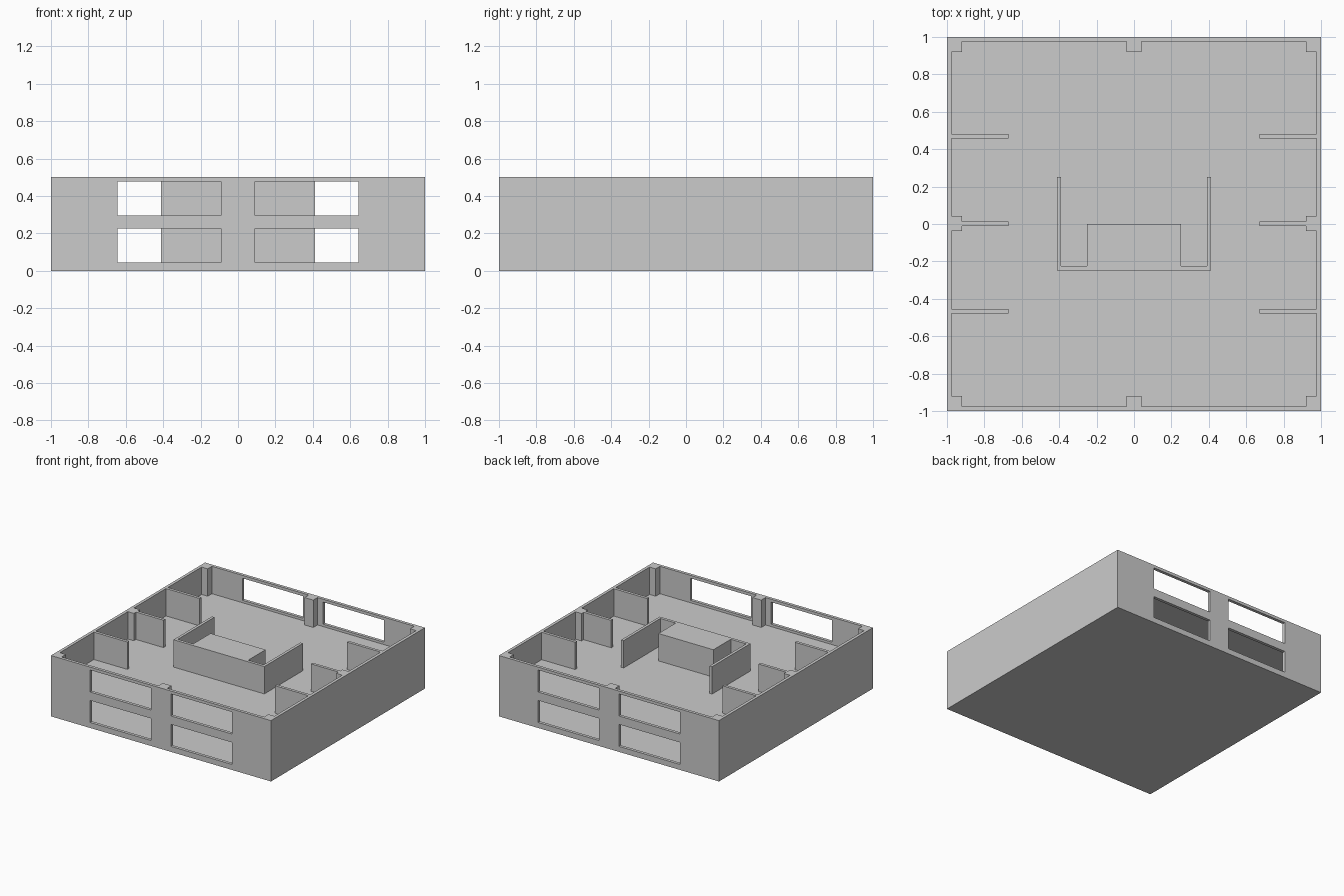
import bpy

if "Cube" in bpy.data.objects:
    bpy.data.objects.remove(bpy.data.objects["Cube"], do_unlink=True)

grey = bpy.data.materials.new("light_grey")
grey.use_nodes = True
colour = (0.6, 0.6, 0.6, 1)
grey.diffuse_color = colour
grey.node_tree.nodes["Principled BSDF"].inputs["Base Color"].default_value = colour


def box(name, x, y, z):
    """Box spanning the given (low, high) ranges."""
    lo, hi = zip(x, y, z)
    bpy.ops.mesh.primitive_cube_add(size=1)
    ob = bpy.context.object
    ob.name = name
    for v in ob.data.vertices:
        v.co = [(a + b) / 2 + c * (b - a) for a, b, c in zip(lo, hi, v.co)]
    ob.data.materials.append(grey)
    return ob


def around(centre, half):
    return centre - half, centre + half


def mirrored(span, side):
    return tuple(sorted(side * v for v in span))


WALL = 0.025
INNER = 1 - WALL      # inner face of the outer walls
COLUMN = 0.92         # inner face of the columns
STOREY = 0.25
FULL = (-INNER, INNER)

# Building shell: solid block with two storey voids and through windows cut out
shell = box("building_shell", (-1, 1), (-1, 1), (0, 2 * STOREY))
cutters = [box("lower_void", FULL, FULL, (WALL, STOREY)),
           box("upper_void", FULL, FULL, (STOREY + WALL, 0.7))]
for level in (0, STOREY):
    for side in (-1, 1):
        cutters.append(box("window_cutter", mirrored((0.09, 0.644), side),
                           (-1.2, 1.2), (level + 0.045, level + 0.226)))
for cutter in cutters:
    cutter.hide_render = True
    mod = shell.modifiers.new("cut", "BOOLEAN")
    mod.operation = "DIFFERENCE"
    mod.solver = "EXACT"
    mod.object = cutter
bpy.context.view_layer.update()
evaluated = shell.evaluated_get(bpy.context.evaluated_depsgraph_get())
cut_mesh = bpy.data.meshes.new_from_object(evaluated)
shell.modifiers.clear()
shell.data = cut_mesh
for cutter in cutters:
    bpy.data.objects.remove(cutter, do_unlink=True)

# Interior fittings, repeated on both storeys
for storey, level in (("lower", 0), ("upper", STOREY)):
    z = (level + WALL, level + STOREY)

    for side in (-1, 1):
        edge = mirrored((COLUMN, INNER), side)
        # Columns in the corners and halfway along each wall
        for end in (-1, 1):
            box(storey + "_corner_column", edge, mirrored((COLUMN, INNER), end), z)
        box(storey + "_end_column", around(0, 0.04), edge, z)
        box(storey + "_side_column", edge, around(0.002, 0.04), z)
        # Short partitions reaching in from the side walls
        for y in (-0.467, 0.002, 0.47):
            start = COLUMN if abs(y) < 0.1 else INNER
            box(storey + "_partition", mirrored((0.67, start), side),
                around(y, 0.012), z)
        # Side walls of the central core
        box(storey + "_core_side_wall", mirrored((0.39, 0.413), side),
            (-0.248, 0.252), z)
        # Front walls of the core beside the block
        box(storey + "_core_front_wall", mirrored((0.25, 0.39), side),
            (-0.248, -0.224), z)

    # Solid block in the middle of the core
    box(storey + "_core_block", (-0.25, 0.25), (-0.248, 0.001), z)
